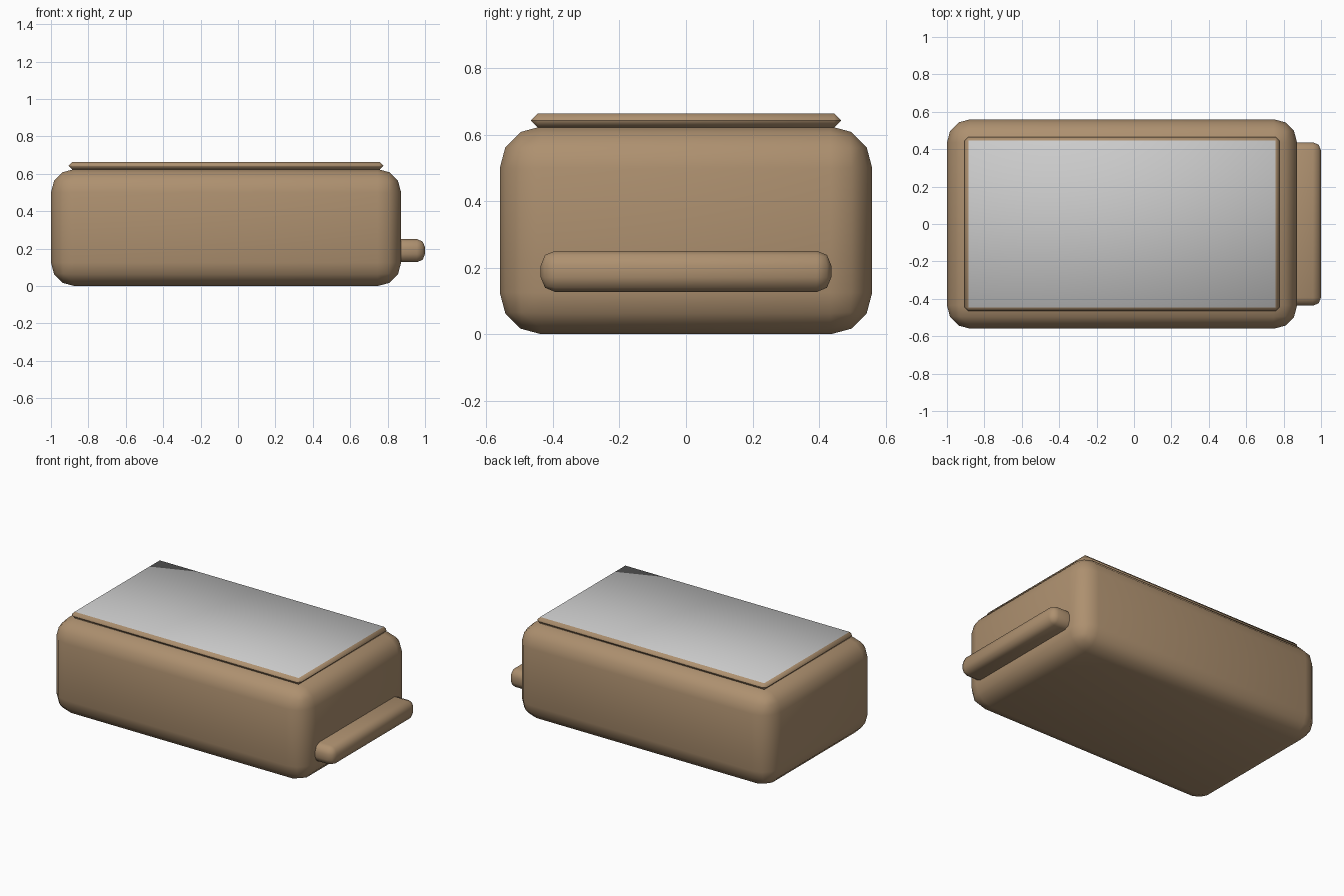
import bpy

if "Cube" in bpy.data.objects:
    bpy.data.objects.remove(bpy.data.objects["Cube"])

tan = bpy.data.materials.new("tan")
tan.diffuse_color = (0.42, 0.28, 0.16, 1)
tan.use_nodes = True
tan.node_tree.nodes["Principled BSDF"].inputs["Base Color"].default_value = tan.diffuse_color
grey = bpy.data.materials.new("grey")
grey.diffuse_color = (0.6, 0.6, 0.6, 1)
grey.use_nodes = True
grey.node_tree.nodes["Principled BSDF"].inputs["Base Color"].default_value = grey.diffuse_color


def rounded_box(name, lo, hi, radius, segments):
    """Smooth-shaded bevelled box between two corners."""
    bpy.ops.mesh.primitive_cube_add(
        size=1, location=[(a + b) / 2 for a, b in zip(lo, hi)])
    ob = bpy.context.object
    ob.name = name
    ob.scale = [b - a for a, b in zip(lo, hi)]
    bpy.ops.object.transform_apply(location=False, rotation=False, scale=True)
    bevel = ob.modifiers.new("bevel", 'BEVEL')
    bevel.width = radius
    bevel.segments = segments
    bpy.ops.object.modifier_apply(modifier="bevel")
    bpy.ops.object.shade_smooth()
    ob.data.materials.append(tan)
    return ob


# Main case and the bar embedded in its right side
rounded_box("body", (-1, -0.56, 0), (0.872, 0.56, 0.625), 0.125, 3)
rounded_box("side_bar", (0.75, -0.437, 0.127), (1, 0.437, 0.251), 0.044, 2)

# Thin chamfered lid with a grey top face
lid = rounded_box("lid", (-0.906, -0.466, 0.622), (0.777, 0.466, 0.664), 0.0205, 1)
lid.data.materials.append(grey)
for face in lid.data.polygons:
    if face.normal.z > 0.99:
        face.material_index = 1
